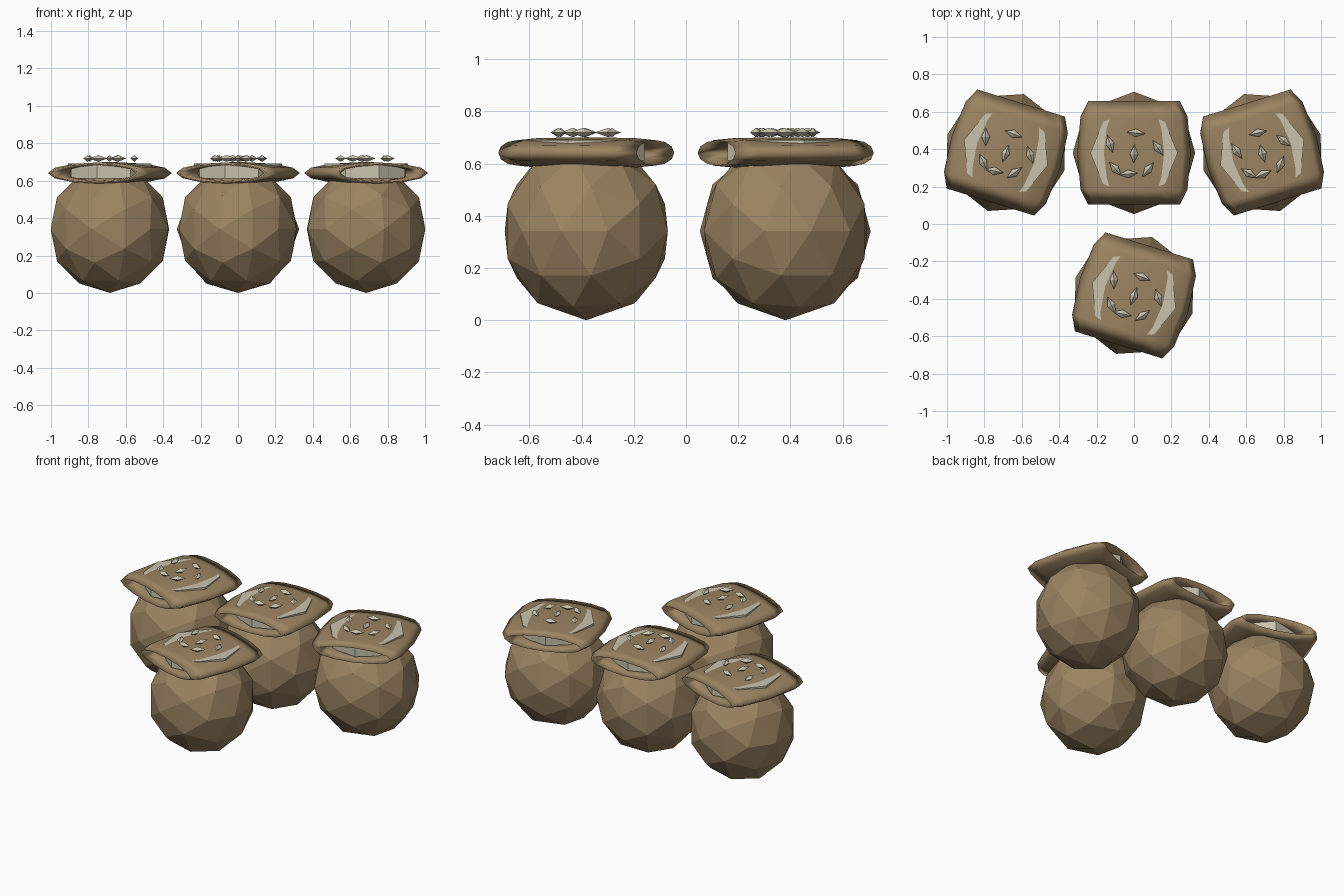
import bpy, bmesh, math
from mathutils import Vector, Matrix

if "Cube" in bpy.data.objects:
    bpy.data.objects.remove(bpy.data.objects["Cube"])

def material(name, col):
    m = bpy.data.materials.new(name)
    m.diffuse_color = (*col, 1)
    m.use_nodes = True
    m.node_tree.nodes["Principled BSDF"].inputs["Base Color"].default_value = m.diffuse_color
    return m

SACK = material("sackcloth brown", (0.33, 0.23, 0.122))
GRAIN = material("pale grain", (0.59, 0.55, 0.42))

def make(name, bm, mat, place, smooth=False):
    bmesh.ops.recalc_face_normals(bm, faces=bm.faces)
    for f in bm.faces:
        f.smooth = smooth
    me = bpy.data.meshes.new(name)
    bm.to_mesh(me)
    bm.free()
    me.materials.append(mat)
    ob = bpy.data.objects.new(name, me)
    ob.matrix_world = place
    bpy.context.collection.objects.link(ob)

# faceted ball: icosahedron standing on an edge, subdivided once
def ball(rx, rz):
    t = (1 + 5 ** 0.5) / 2
    base = []
    for a in (-1, 1):
        for b in (-t, t):
            base += [Vector((a, 0, b)), Vector((0, b, a)), Vector((b, a, 0))]
    pts = [p.normalized() for p in base]
    for i, p in enumerate(base):
        for q in base[i + 1:]:
            if (p - q).length < 2.1:
                pts.append((p + q).normalized())
    bm = bmesh.new()
    for p in pts:
        bm.verts.new((p.x * rx, p.y * rx, p.z * rz))
    bmesh.ops.convex_hull(bm, input=bm.verts)
    return bm

# flattened ring with its axis along y, open at front and back
def rim(R, r, depth, zs, nu=12, nv=8):
    bm = bmesh.new()
    rings = []
    for i in range(nu):
        u = math.tau * i / nu
        ring = []
        for j in range(nv):
            v = math.tau * j / nv
            d = R + r * math.cos(v)
            ring.append(bm.verts.new((d * math.cos(u), depth * math.sin(v), d * math.sin(u) * zs)))
        rings.append(ring)
    for i in range(nu):
        a, b = rings[i], rings[(i + 1) % nu]
        for j in range(nv):
            k = (j + 1) % nv
            bm.faces.new((a[j], b[j], b[k], a[k]))
    return bm

# disc of grain filling the mouth
def disc(r, h, n=8):
    bm = bmesh.new()
    bmesh.ops.create_cone(bm, cap_ends=True, segments=n, radius1=r, radius2=r, depth=h)
    return bm

# one grain: stretched octahedron
def kernel(a, b, c):
    bm = bmesh.new()
    for s in (-1, 1):
        for p in ((a * s, 0, 0), (0, b * s, 0), (0, 0, c * s)):
            bm.verts.new(p)
    bmesh.ops.convex_hull(bm, input=bm.verts)
    return bm

# grain position on the sack and heading in degrees
KERNELS = [(0.01, 0.107, -5), (0.128, 0.027, -55), (-0.128, 0.048, 108), (0, -0.005, 88),
           (-0.10, -0.085, -48), (0.075, -0.09, 52), (-0.03, -0.112, 5)]

# the four sacks: x, y, turn
for n, (x, y, turn) in enumerate([(-0.685, 0.382, -0.3), (0, 0.38, 0),
                                  (0.685, 0.382, 0.3), (0, -0.382, -0.3)], 1):
    place = Matrix.Translation((x, y, 0)) @ Matrix.Rotation(turn, 4, 'Z')
    at = lambda px, py, pz: place @ Matrix.Translation((px, py, pz))
    make(f"sack_body_{n}", ball(0.327, 0.341), SACK, at(0, 0, 0.341))
    make(f"sack_rim_{n}", rim(0.245, 0.058, 0.277, 0.198), SACK, at(0, 0, 0.641), True)
    make(f"grain_fill_{n}", disc(0.234, 0.08), GRAIN, at(0, 0, 0.651))
    for k, (gx, gy, deg) in enumerate(KERNELS, 1):
        make(f"grain_{n}_{k}", kernel(0.05, 0.022, 0.018), GRAIN,
             at(gx, gy, 0.719) @ Matrix.Rotation(math.radians(deg), 4, 'Z'))
